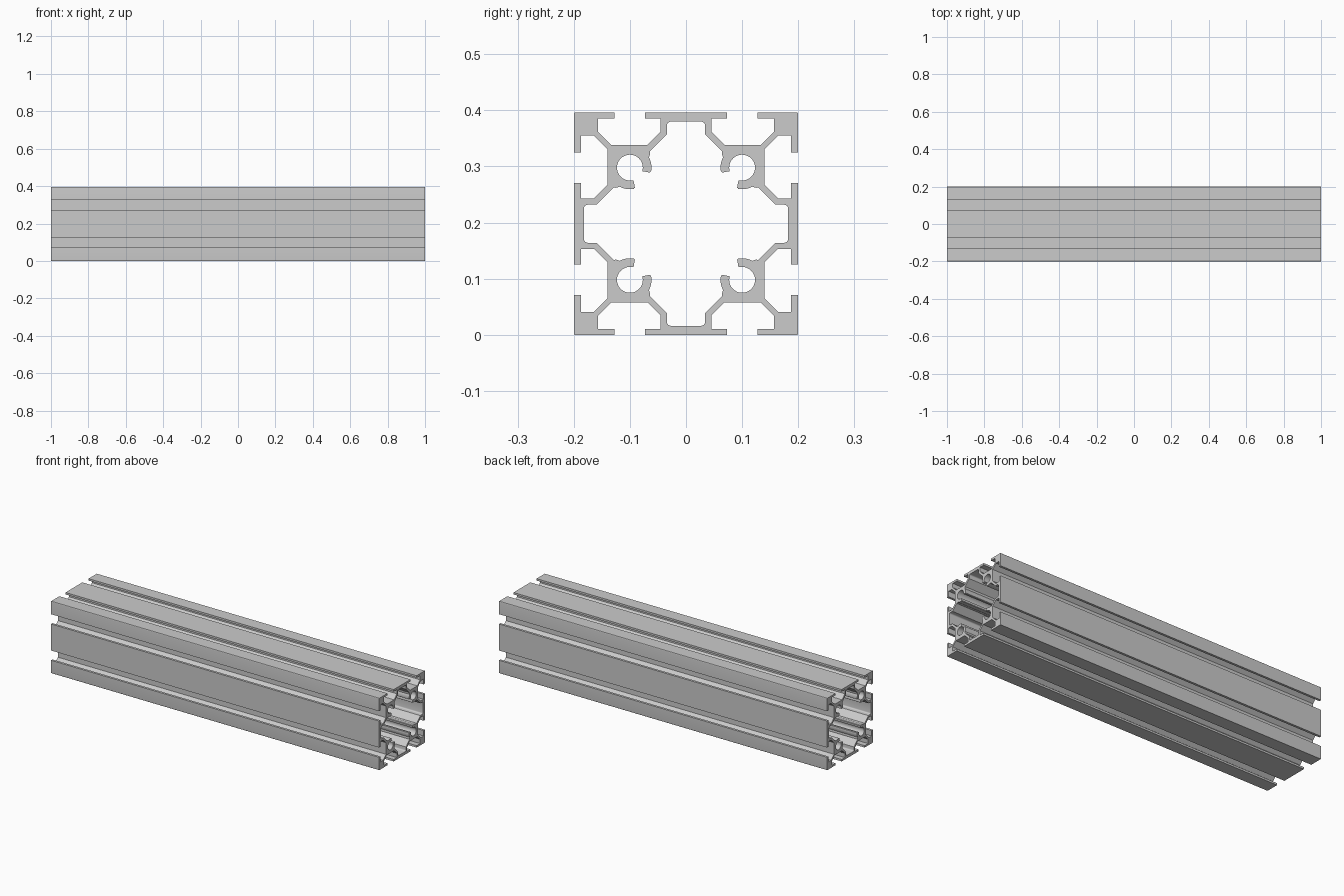
import bpy, bmesh
from math import cos, sin, radians

if "Cube" in bpy.data.objects:
    bpy.data.objects.remove(bpy.data.objects["Cube"])

HALF_LEN, HALF_H, WALL = 1.0, 0.198, 0.2


def arc(cx, cy, r, a0, a1, n):
    return [(cx + r * cos(radians(a0 + (a1 - a0) * i / n)),
             cy + r * sin(radians(a0 + (a1 - a0) * i / n))) for i in range(n + 1)]


def flip(pts):
    """Reflect a path across the quadrant diagonal and reverse it."""
    return [(v, u) for u, v in reversed(pts)]


# Outer skin of half a quadrant: centre plate, T-slot, corner block
skin = [(0, .2), (.073, .2), (.073, .1872), (.045, .1872), (.045, .164),
        (.069, .140), (.133, .140), (.157, .164), (.157, .1872),
        (.127, .1872), (.127, .2)] + arc(.194, .194, .006, 90, 45, 3)

# Inner cavity of half a quadrant: plate underside, web, hooked screw channel
cavity = [(0, .182)] + arc(.027, .175, .007, 90, 0, 4)
cavity += [(.034, .159), (.0645, .1285), (.064, .125)]
cavity += arc(.1, .1, .0385, 152, 190, 6)
cavity += arc(.1, .1, .037, 193, 194, 1)
cavity += arc(.1, .1, .0235, 196, 193.5, 1)
cavity += arc(.1, .1, .023, 190, 45, 18)

outer = skin + flip(skin)[1:]
inner = cavity + flip(cavity)[1:]
quadrant = outer + inner[::-1]

# Four mirrored quadrants welded into one section, then extruded along x
bm = bmesh.new()
for sy in (1, -1):
    for sz in (1, -1):
        bm.faces.new([bm.verts.new((-HALF_LEN, sy * u,
                                    HALF_H + sz * min(v, HALF_H)))
                      for u, v in quadrant])
bmesh.ops.remove_doubles(bm, verts=bm.verts, dist=1e-5)
bmesh.ops.recalc_face_normals(bm, faces=bm.faces)
section = bm.faces[:]
ext = bmesh.ops.extrude_face_region(bm, geom=section, use_keep_orig=True)
bmesh.ops.translate(bm, vec=(2 * HALF_LEN, 0, 0),
                    verts=[g for g in ext["geom"] if isinstance(g, bmesh.types.BMVert)])
bmesh.ops.recalc_face_normals(bm, faces=bm.faces)

mesh = bpy.data.meshes.new("slotted_rail")
bm.to_mesh(mesh)
bm.free()
rail = bpy.data.objects.new("slotted_rail", mesh)
bpy.context.collection.objects.link(rail)
bpy.context.view_layer.objects.active = rail
rail.select_set(True)
bpy.ops.object.shade_smooth_by_angle(angle=radians(25))
